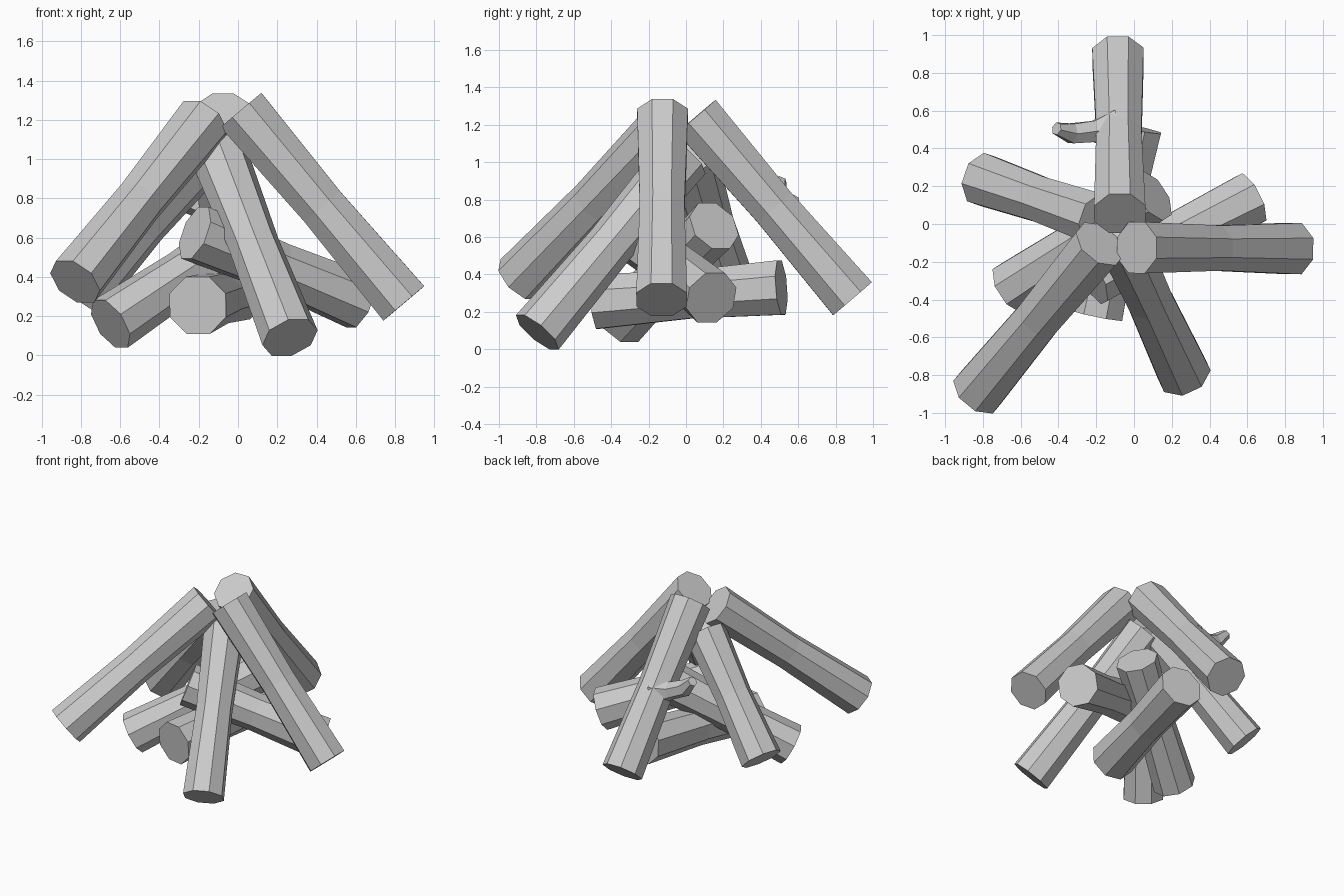
import bpy, bmesh, math
from mathutils import Vector

cube = bpy.data.objects.get("Cube")
if cube:
    bpy.data.objects.remove(cube, do_unlink=True)

wood = bpy.data.materials.new("grey_wood")
wood.use_nodes = True
GREY = (0.6, 0.6, 0.6, 1)
wood.diffuse_color = GREY
wood.node_tree.nodes["Principled BSDF"].inputs["Base Color"].default_value = GREY


def tube(name, path, radii, sides):
    """Faceted tube through the path points, square cut at each end."""
    path = [Vector(p) for p in path]
    bm = bmesh.new()
    rings = []
    for i, (p, r) in enumerate(zip(path, radii)):
        axis = (path[min(i + 1, len(path) - 1)] - path[max(i - 1, 0)]).normalized()
        across = axis.cross(Vector((0, 0, 1))).normalized()
        up = across.cross(axis)
        ring = []
        for k in range(sides):
            a = math.tau * (k + 0.5) / sides
            ring.append(bm.verts.new(p + r * (math.cos(a) * across + math.sin(a) * up)))
        rings.append(ring)
    for low, high in zip(rings, rings[1:]):
        for k in range(sides):
            n = (k + 1) % sides
            bm.faces.new((low[k], low[n], high[n], high[k]))
    bm.faces.new(rings[0])
    bm.faces.new(rings[-1])
    bmesh.ops.recalc_face_normals(bm, faces=bm.faces)
    mesh = bpy.data.meshes.new(name)
    bm.to_mesh(mesh)
    bm.free()
    mesh.materials.append(wood)
    obj = bpy.data.objects.new(name, mesh)
    bpy.context.collection.objects.link(obj)


def log(name, start, end, radius=0.147):
    """Straight eight-sided log, slimmer in the middle."""
    a, b = Vector(start), Vector(end)
    waist = (1, 0.94, 0.88, 0.94, 1)
    tube(name, [a.lerp(b, i / 4) for i in range(5)], [radius * w for w in waist], 8)


# Outer logs leaning together
log("left_log", (0.845, -0.13, 0.265), (0.015, -0.125, 1.25))
log("back_log", (-0.085, 0.89, 0.27), (-0.075, 0.055, 1.245))
log("front_right_log", (-0.83, -0.89, 0.375), (-0.18, -0.105, 1.19))
log("front_left_log", (0.265, -0.795, 0.09), (-0.1, -0.01, 1.03))
log("back_right_log", (-0.8, 0.235, 0.31), (-0.18, 0.02, 1.03))

# Inner logs piled underneath
log("low_right_log", (-0.65, -0.34, 0.16), (0.1, 0.15, 0.66), 0.15)
log("low_left_log", (0.62, 0.135, 0.275), (-0.22, -0.29, 0.625), 0.152)
log("low_middle_log", (-0.205, -0.48, 0.255), (0.0, 0.51, 0.33), 0.158)

# Broken twig on the back log, flaring at its root
tube("twig", [(-0.1, 0.5, 0.75), (-0.21, 0.49, 0.77), (-0.33, 0.48, 0.82), (-0.41, 0.505, 0.9)],
     [0.12, 0.065, 0.06, 0.035], 6)
